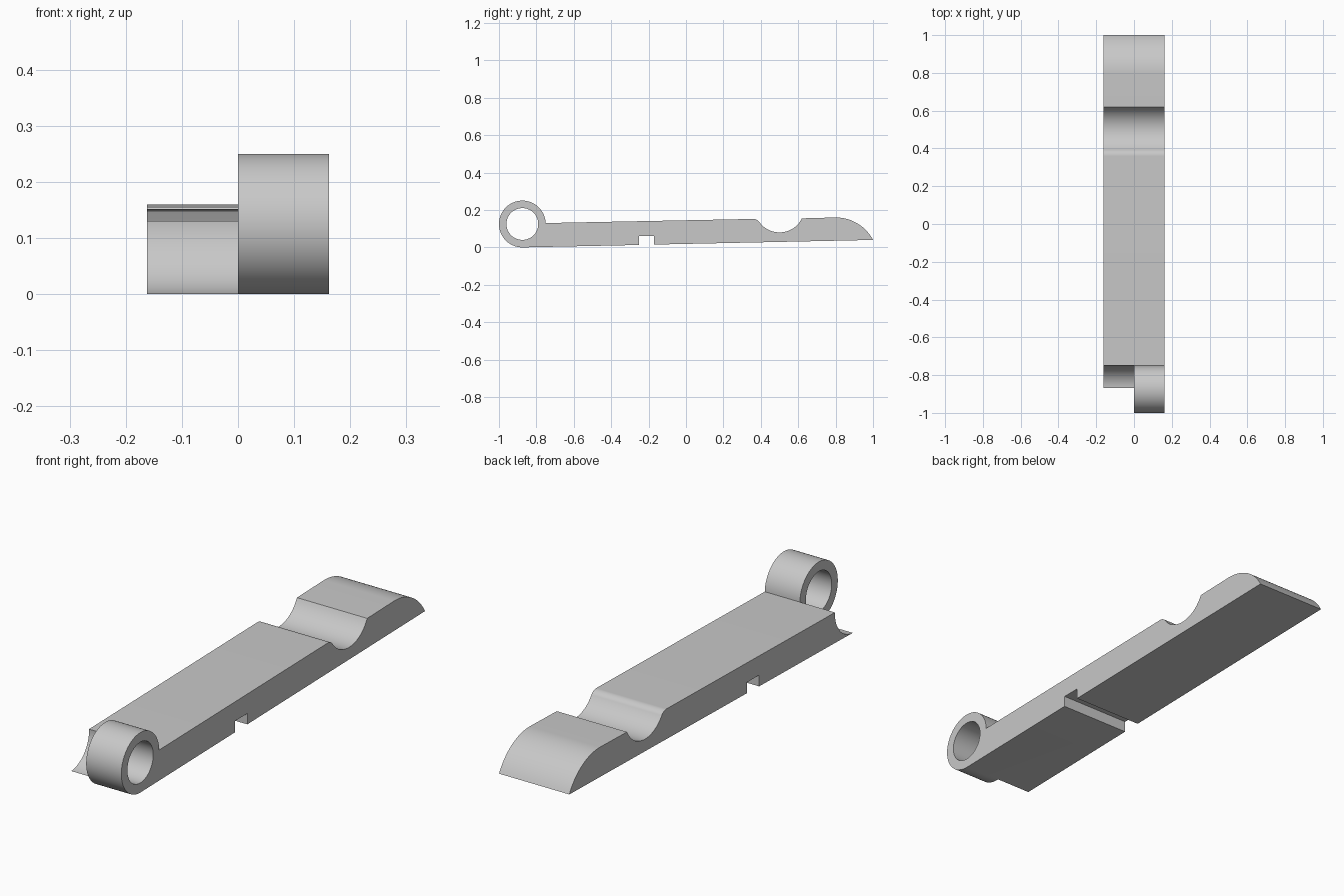
import bpy, bmesh
from math import cos, sin, radians

if "Cube" in bpy.data.objects:
    bpy.data.objects.remove(bpy.data.objects["Cube"])

HALF = 0.162
EYE = (-0.875, 0.125)
EYE_R = 0.125

grey = bpy.data.materials.new("plain grey")
grey.use_nodes = True
grey.diffuse_color = (0.58, 0.58, 0.58, 1)
grey.node_tree.nodes["Principled BSDF"].inputs["Base Color"].default_value = grey.diffuse_color


def arc(centre, r, start, end, n):
    """Points (y, z) along an arc, angles in degrees."""
    angles = [radians(start + (end - start) * i / n) for i in range(n + 1)]
    return [(centre[0] + r * cos(a), centre[1] + r * sin(a)) for a in angles]


def extrude(name, profile, x0, x1):
    """Extrude a closed side profile across x."""
    bm = bmesh.new()
    face = bm.faces.new([bm.verts.new((x0, y, z)) for y, z in profile])
    top = bmesh.ops.extrude_face_region(bm, geom=[face])["geom"]
    verts = [v for v in top if isinstance(v, bmesh.types.BMVert)]
    bmesh.ops.translate(bm, verts=verts, vec=(x1 - x0, 0, 0))
    bmesh.ops.recalc_face_normals(bm, faces=bm.faces)
    mesh = bpy.data.meshes.new(name)
    bm.to_mesh(mesh)
    bm.free()
    mesh.materials.append(grey)
    ob = bpy.data.objects.new(name, mesh)
    bpy.context.collection.objects.link(ob)
    return ob


def cut(target, cutter):
    """Subtract a cutter and discard it."""
    cutter.hide_render = True
    mod = target.modifiers.new("cut", "BOOLEAN")
    mod.operation = "DIFFERENCE"
    mod.solver = "EXACT"
    mod.object = cutter
    bpy.context.view_layer.objects.active = target
    bpy.ops.object.modifier_apply(modifier=mod.name)
    bpy.data.objects.remove(cutter)


# Arm outline: spring eye, notched underside, rounded tip, cross groove
profile = arc(EYE, EYE_R, 2.3, 271.2, 72)
profile += [(-0.25, 0.013), (-0.25, 0.06), (-0.17, 0.06), (-0.17, 0.015)]
profile += arc((0.8, -0.067), 0.227, 28.1, 91, 20)
profile += arc((0.5, 0.213), 0.133, 334.2, 215.7, 24)
profile += arc((0.36, 0.112), 0.04, 35.7, 91, 10)[1:]
arm = extrude("lever_arm", profile, -HALF, HALF)

# Bore through the eye, and clearance socket on the right half
cut(arm, extrude("socket_cutter", arc(EYE, EYE_R + 0.0002, 0, 355, 71), -0.3, 0))
cut(arm, extrude("bore_cutter", arc(EYE, 0.085, 0, 355, 71), -0.3, 0.3))

bpy.ops.object.select_all(action="DESELECT")
arm.select_set(True)
bpy.context.view_layer.objects.active = arm
bpy.ops.object.shade_smooth_by_angle(angle=radians(30))
